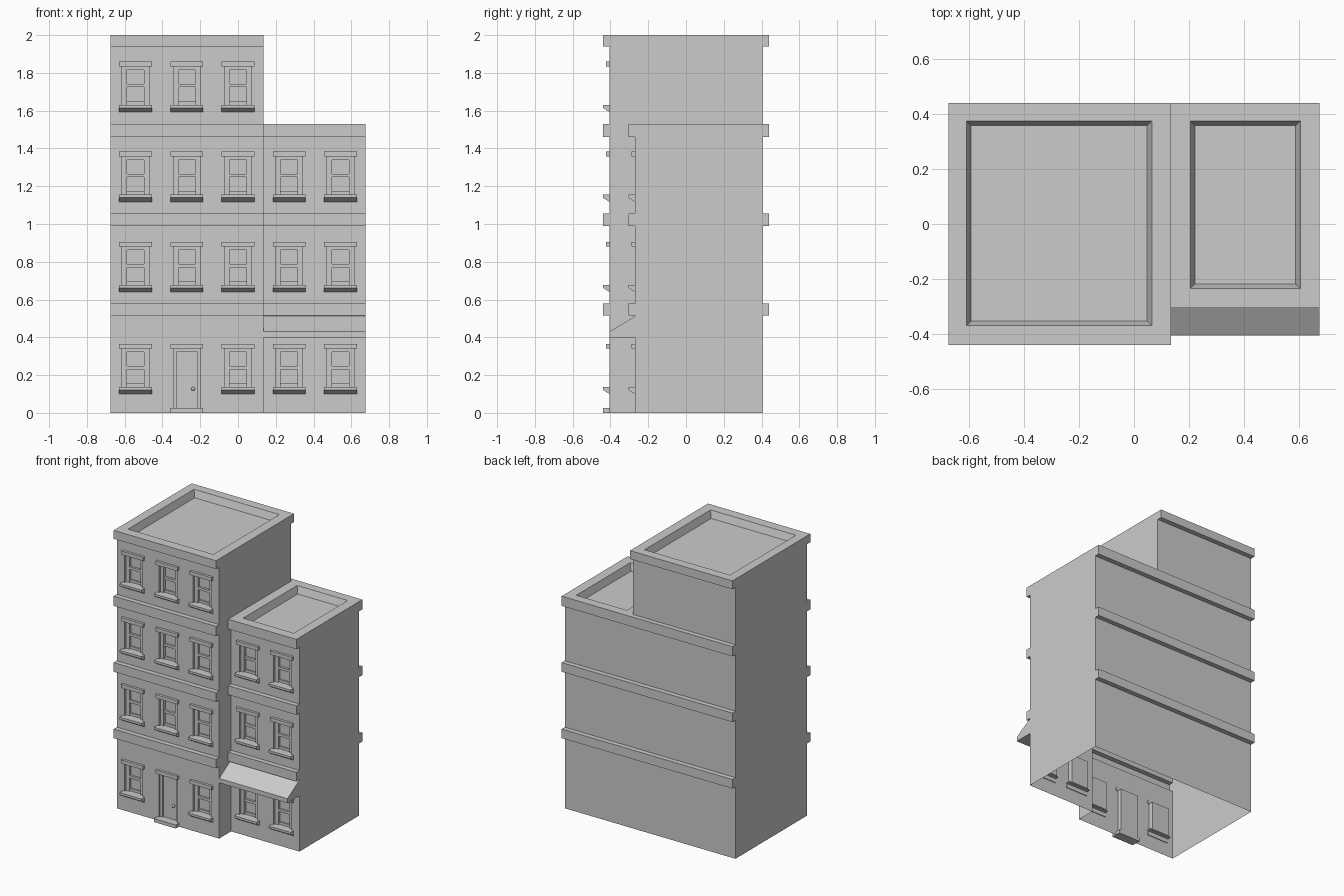
import bpy, bmesh
from mathutils import Matrix

if "Cube" in bpy.data.objects:
    bpy.data.objects.remove(bpy.data.objects["Cube"])

BANDS = [(.515, .58), (.99, 1.055), (1.46, 1.53), (1.94, 2.0)]
FLOORS = [0, .54, 1.017, 1.493]
STEP_OUT, BACK, SPLIT, SIDE = .035, .405, .135, .675


def finish(name, bm):
    bmesh.ops.recalc_face_normals(bm, faces=bm.faces)
    me = bpy.data.meshes.new(name)
    bm.to_mesh(me)
    bm.free()
    ob = bpy.data.objects.new(name, me)
    bpy.context.collection.objects.link(ob)
    return ob


def prism(bm, profile, x0, x1):
    """Extrude a (y, z) outline along x."""
    a = [bm.verts.new((x0, y, z)) for y, z in profile]
    b = [bm.verts.new((x1, y, z)) for y, z in profile]
    bm.faces.new(a)
    bm.faces.new(b[::-1])
    n = len(a)
    for i in range(n):
        j = (i + 1) % n
        bm.faces.new((a[i], b[i], b[j], a[j]))


def box(bm, x0, x1, y0, y1, z0, z1):
    prism(bm, [(y0, z0), (y1, z0), (y1, z1), (y0, z1)], x0, x1)


def block(name, x0, x1, front, bands):
    """Wall block with bands stepping out on the front and back."""
    def edge(y, d):
        pts = [(y, 0)]
        for a, b in bands:
            pts += [(y, a), (y + d, a), (y + d, b), (y, b)]
        return pts[:-1]
    bm = bmesh.new()
    prism(bm, edge(front, -STEP_OUT) + edge(BACK, STEP_OUT)[::-1], x0, x1)
    return finish(name, bm)


def roof_pit(bm, x0, x1, y0, y1, top, depth=.05, s=.017):
    """Sunken roof with slightly sloped parapet sides."""
    rings = []
    for z, e in ((top - depth, s), (top + depth, -s)):
        rings.append([bm.verts.new(p) for p in (
            (x0 + e, y0 + e, z), (x1 - e, y0 + e, z),
            (x1 - e, y1 - e, z), (x0 + e, y1 - e, z))])
    lo, hi = rings
    bm.faces.new(lo[::-1])
    bm.faces.new(hi)
    for i in range(4):
        j = (i + 1) % 4
        bm.faces.new((lo[i], lo[j], hi[j], hi[i]))


def boolean(ob, other, op):
    m = ob.modifiers.new(op, 'BOOLEAN')
    m.operation, m.object, m.solver = op, other, 'EXACT'
    bpy.context.view_layer.objects.active = ob
    bpy.ops.object.modifier_apply(modifier=m.name)
    bpy.data.objects.remove(other)


# window and door positions: x, wall y, floor base z
openings = []
for i, z in enumerate(FLOORS):
    for k in range(-2, 3):
        if k <= 0 or i < 3:
            openings.append((k * .271, -.405 if k <= 0 else -.27, z, i == 0 and k == -1))

# walls: tall block joined to the lower set-back block
walls = block("walls", -SIDE, SPLIT, -.405, BANDS)
boolean(walls, block("low_block", SPLIT, SIDE, -.27, BANDS[:3]), 'UNION')

# openings and roof pits
bm = bmesh.new()
for x, y, z, door in openings:
    box(bm, x - .071, x + .071, y - .02, y + .035, z + (.024 if door else .135), z + .343)
roof_pit(bm, -.61, .065, -.37, .375, 2.0)
roof_pit(bm, .205, .605, -.235, .375, 1.53)
boolean(walls, finish("cutter", bm), 'DIFFERENCE')

# open underside
bm = bmesh.new()
bm.from_mesh(walls.data)
under = [f for f in bm.faces if all(abs(v.co.z) < 1e-4 for v in f.verts)]
bmesh.ops.delete(bm, geom=under, context='FACES')
bm.to_mesh(walls.data)
bm.free()

lintels, sills, sashes = bmesh.new(), bmesh.new(), bmesh.new()
for x, y, z, door in openings:
    box(lintels, x - .087, x + .087, y - .018, y + .005, z + .34, z + .366)
    if door:
        # door frame
        frame = bmesh.new()
        for s in (-1, 1):
            a, b = sorted((x + s * .071, x + s * .053))
            box(frame, a, b, y + .015, y + .035, .024, .343)
        box(frame, x - .053, x + .053, y + .015, y + .035, .325, .343)
        finish("door_frame", frame)
        # door panel
        bm = bmesh.new()
        box(bm, x - .053, x + .053, y + .024, y + .035, .024, .325)
        finish("door", bm)
        # doorstep
        bm = bmesh.new()
        box(bm, x - .087, x + .087, y - .035, y + .035, 0, .025)
        finish("doorstep", bm)
        # door knob
        bm = bmesh.new()
        bmesh.ops.create_uvsphere(bm, u_segments=12, v_segments=8, radius=.01,
                                  matrix=Matrix.Translation((x + .033, y + .016, .127)))
        finish("door_knob", bm)
        continue
    # sill with sloped underside
    prism(sills, [(y + .03, z + .138), (y - .035, z + .138), (y - .035, z + .122),
                  (y, z + .10), (y + .005, z + .10), (y + .005, z + .13),
                  (y + .03, z + .13)], x - .087, x + .087)
    # sash stiles, and rails at top, middle and bottom
    for s in (-1, 1):
        a, b = sorted((x + s * .071, x + s * .045))
        box(sashes, a, b, y + .016, y + .035, z + .138, z + .34)
    for c, d in ((.147, .026), (.24, .02), (.332, .02)):
        box(sashes, x - .045, x + .045, y + d, y + .035, z + c - .009, z + c + .009)
finish("lintels", lintels)
finish("window_sills", sills)
finish("window_sashes", sashes)

# awning
bm = bmesh.new()
prism(bm, [(-.27, .398), (-.405, .398), (-.405, .43), (-.27, .512)], SPLIT, SIDE)
finish("awning", bm)
